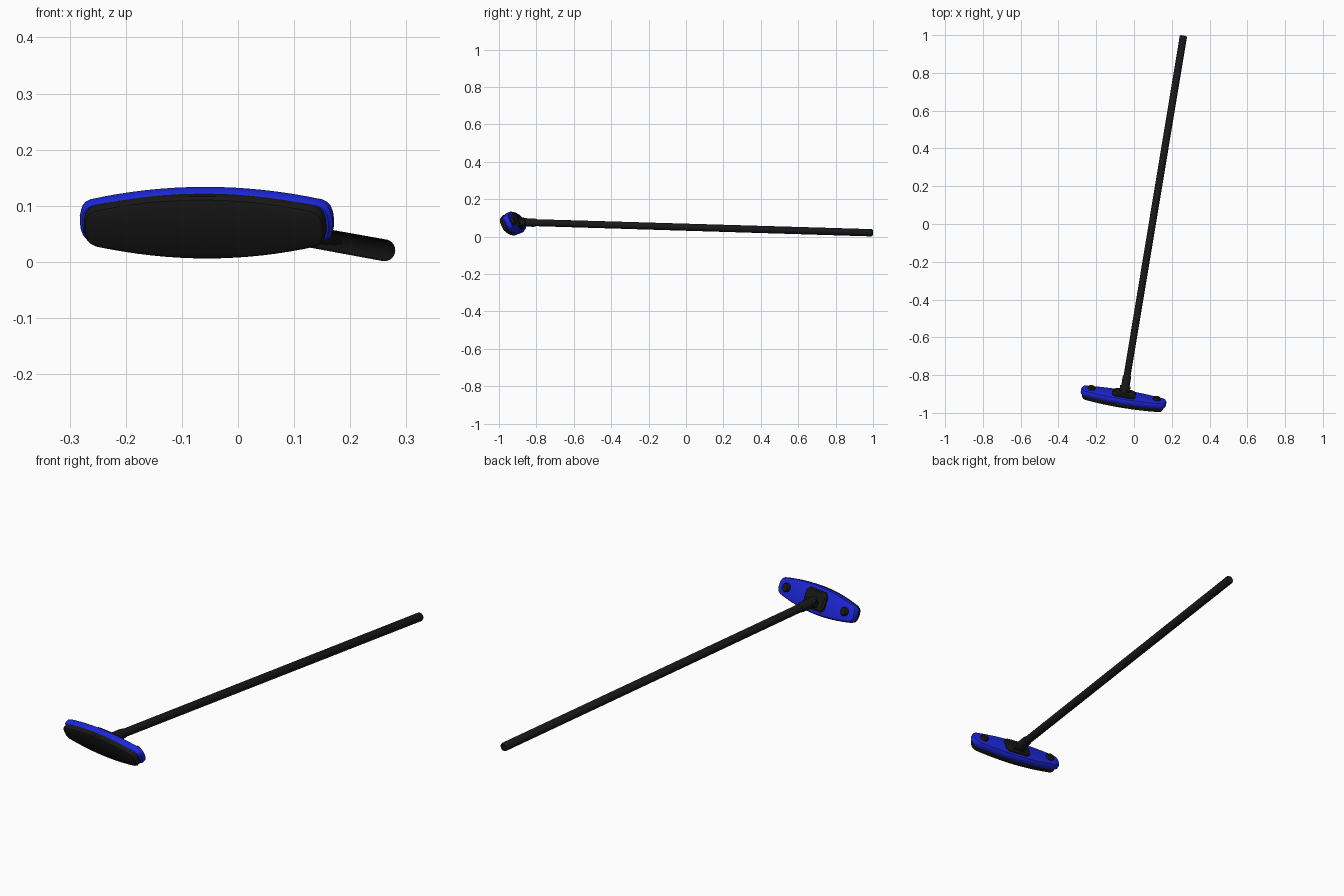
import bpy, bmesh, math
from mathutils import Vector, Matrix

if "Cube" in bpy.data.objects:
    bpy.data.objects.remove(bpy.data.objects["Cube"])


def material(name, color):
    m = bpy.data.materials.new(name)
    m.diffuse_color = color
    m.use_nodes = True
    m.node_tree.nodes["Principled BSDF"].inputs["Base Color"].default_value = m.diffuse_color
    return m


BLACK = material("black_plastic", (0.009, 0.009, 0.009, 1))
BLUE = material("blue_plastic", (0.012, 0.02, 0.68, 1))

# head frame: x along the head, y towards the pole, z up the pad
HEAD = (Matrix.Translation((-0.057, -0.927, 0.069))
        @ Matrix.Rotation(math.radians(-9.4), 4, 'Z')
        @ Matrix.Rotation(math.radians(25), 4, 'X'))


def finish(name, bm, mat, matrix=None, angle=35):
    bmesh.ops.recalc_face_normals(bm, faces=bm.faces)
    me = bpy.data.meshes.new(name)
    bm.to_mesh(me)
    bm.free()
    ob = bpy.data.objects.new(name, me)
    bpy.context.collection.objects.link(ob)
    if matrix is not None:
        ob.matrix_world = matrix
    me.materials.append(mat)
    bpy.ops.object.select_all(action='DESELECT')
    ob.select_set(True)
    bpy.context.view_layer.objects.active = ob
    bpy.ops.object.shade_smooth_by_angle(angle=math.radians(angle))
    return ob


def outline(length, height):
    """Barrel outline: bowed long edges, rounded corners, bowed ends."""
    quarter = [(1.0, 0.0), (0.996, 0.22), (0.98, 0.42), (0.955, 0.53), (0.915, 0.61)]
    for i in range(1, 9):
        x = 0.915 * (1 - i / 8)
        quarter.append((x, 1 - 0.39 * (x / 0.915) ** 2))
    half = quarter + [(-x, z) for x, z in quarter[-2::-1]]
    full = half + [(x, -z) for x, z in half[-2:0:-1]]
    return [(x * length / 2, z * height / 2) for x, z in full]


def slab(name, rings, mat):
    """Loft inset copies of the outline; rings are (y, length, height)."""
    bm = bmesh.new()
    loops = [[bm.verts.new((x, y, z)) for x, z in outline(l, h)] for y, l, h in rings]
    n = len(loops[0])
    for a, b in zip(loops, loops[1:]):
        for i in range(n):
            bm.faces.new((a[i], a[(i + 1) % n], b[(i + 1) % n], b[i]))
    bm.faces.new(loops[0])
    bm.faces.new(loops[-1])
    return finish(name, bm, mat, HEAD)


def rod(name, a, b, stations, segs=24):
    """Turned rod from a to b; stations are (fraction, radius)."""
    a, b = Vector(a), Vector(b)
    q = (b - a).to_track_quat('Z', 'Y')
    bm = bmesh.new()
    loops = []
    for t, r in stations:
        c = a.lerp(b, t)
        loops.append([bm.verts.new(c + q @ Vector((r * math.cos(2 * math.pi * i / segs),
                                                   r * math.sin(2 * math.pi * i / segs), 0)))
                      for i in range(segs)])
    for p, s in zip(loops, loops[1:]):
        for i in range(segs):
            bm.faces.new((p[i], p[(i + 1) % segs], s[(i + 1) % segs], s[i]))
    bm.faces.new(loops[0])
    bm.faces.new(loops[-1])
    return finish(name, bm, BLACK)


# black pad and blue backing plate
slab("pad", [(0.002, 0.436, 0.118), (-0.018, 0.436, 0.122), (-0.025, 0.428, 0.114),
             (-0.029, 0.408, 0.094)], BLACK)
slab("backing_plate", [(-0.004, 0.444, 0.118), (0.003, 0.457, 0.125), (0.019, 0.457, 0.125),
                       (0.026, 0.449, 0.116), (0.029, 0.432, 0.1)], BLUE)

# two knobs on the back of the plate
for side, x in (("left", -0.175), ("right", 0.175)):
    rod("knob_" + side, HEAD @ Vector((x, 0.02, 0)), HEAD @ Vector((x, 0.043, 0)),
        [(0, 0.02), (0.75, 0.02), (1, 0.016)], 16)

# bracket base with clipped corners, stepping down to the joint
bm = bmesh.new()
loops = []
for y, w, h in ((0.02, 0.062, 0.045), (0.036, 0.062, 0.045), (0.042, 0.054, 0.038)):
    c = 0.016
    pts = [(w, h - c), (w - c, h), (c - w, h), (-w, h - c),
           (-w, c - h), (c - w, -h), (w - c, -h), (w, c - h)]
    loops.append([bm.verts.new((x, y, z)) for x, z in pts])
for p, s in zip(loops, loops[1:]):
    for i in range(8):
        bm.faces.new((p[i], p[(i + 1) % 8], s[(i + 1) % 8], s[i]))
bm.faces.new(loops[0])
bm.faces.new(loops[-1])
finish("bracket_base", bm, BLACK, HEAD, 20)

# pole, its socket, and the pivot between socket and bracket
END = Vector((0.262, 0.997, 0.0205))
START = Vector((-0.05, -0.885, 0.077))
rod("pole", START, END, [(0, 0.0185), (0.997, 0.0195), (1, 0.0165)])
axis = (END - START).normalized()
rod("socket", START - axis * 0.012, START + axis * 0.085,
    [(0, 0.022), (0.85, 0.0225), (1, 0.02)])
side = HEAD.to_3x3() @ Vector((1, 0, 0))
pivot = START + axis * 0.012
rod("pivot", pivot - side * 0.028, pivot + side * 0.028,
    [(0, 0.016), (0.08, 0.018), (0.92, 0.018), (1, 0.016)])
